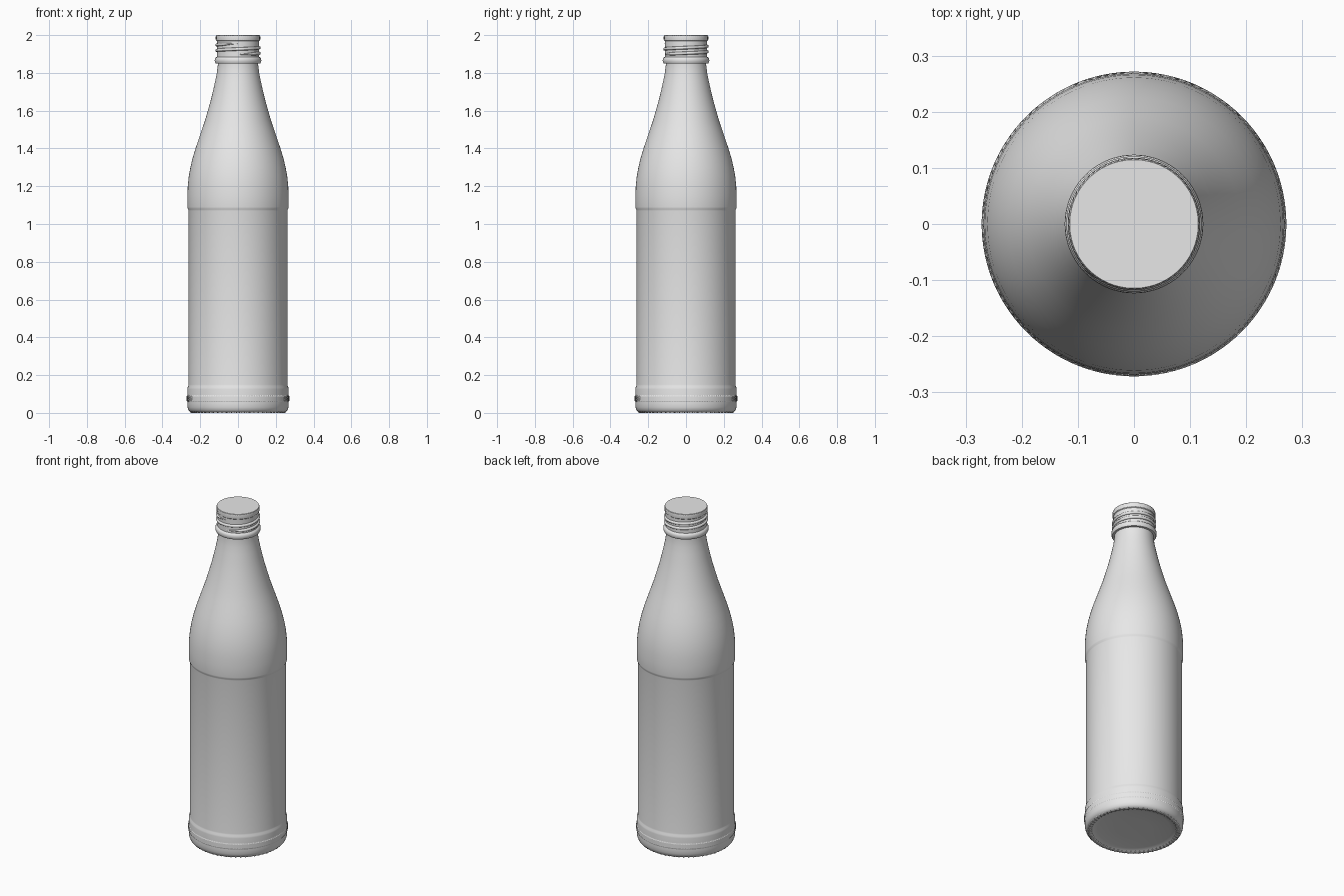
import bpy, bmesh, math

if "Cube" in bpy.data.objects:
    bpy.data.objects.remove(bpy.data.objects["Cube"])

SEG = 128

grey = bpy.data.materials.new("light grey")
grey.diffuse_color = (0.8, 0.8, 0.8, 1)
grey.use_nodes = True
grey.node_tree.nodes["Principled BSDF"].inputs["Base Color"].default_value = grey.diffuse_color


def finish(bm, name, angle=35):
    bmesh.ops.recalc_face_normals(bm, faces=bm.faces)
    me = bpy.data.meshes.new(name)
    bm.to_mesh(me)
    bm.free()
    ob = bpy.data.objects.new(name, me)
    bpy.context.collection.objects.link(ob)
    me.materials.append(grey)
    bpy.ops.object.select_all(action='DESELECT')
    ob.select_set(True)
    bpy.context.view_layer.objects.active = ob
    bpy.ops.object.shade_smooth_by_angle(angle=math.radians(angle))
    return ob


def bridge(bm, a, b, closed=True):
    n = len(a)
    for i in range(n if closed else n - 1):
        j = (i + 1) % n
        bm.faces.new((a[i], a[j], b[j], b[i]))


def ring(bm, r, z, n=SEG, bump=None):
    out = []
    for i in range(n):
        a = 2 * math.pi * i / n
        rr = r + (bump(i) if bump else 0)
        out.append(bm.verts.new((rr * math.cos(a), rr * math.sin(a), z)))
    return out


def lathe(name, profile):
    bm = bmesh.new()
    rings = [ring(bm, r, z) for r, z in profile]
    for a, b in zip(rings, rings[1:]):
        bridge(bm, a, b)
    bm.faces.new(rings[0])
    bm.faces.new(rings[-1])
    return finish(bm, name)


def knurl(name, r, z0, z1, rows, n, depth):
    """Band of small raised studs in a staggered pattern."""
    bm = bmesh.new()
    rings = [ring(bm, r, z0 + (z1 - z0) * k / rows, n,
                  (lambda i, k=k: depth if 0 < k < rows and (i + k) % 2 else 0))
             for k in range(rows + 1)]
    for a, b in zip(rings, rings[1:]):
        bridge(bm, a, b)
    return finish(bm, name, 20)


# Glass body: recessed underside, heel, label panel, shoulder, neck and lip
lathe("bottle_body", [
    (0.10, 0.016), (0.20, 0.012), (0.230, 0.006), (0.236, 0.002), (0.244, 0.002),
    (0.254, 0.006), (0.262, 0.015), (0.267, 0.03), (0.268, 0.05), (0.268, 0.125),
    (0.267, 0.134), (0.263, 0.143), (0.262, 0.15),
    (0.262, 1.07), (0.263, 1.075), (0.267, 1.083), (0.268, 1.09),
    (0.268, 1.15), (0.266, 1.20), (0.261, 1.25), (0.252, 1.30), (0.240, 1.35),
    (0.225, 1.40), (0.208, 1.45), (0.191, 1.50), (0.174, 1.55), (0.157, 1.61),
    (0.143, 1.66), (0.131, 1.71), (0.120, 1.76), (0.112, 1.80), (0.107, 1.84),
    (0.107, 1.85), (0.119, 1.851), (0.1225, 1.858), (0.1235, 1.866),
    (0.1225, 1.874), (0.119, 1.881), (0.112, 1.885),
    (0.112, 1.968), (0.116, 1.972), (0.116, 1.998), (0.1145, 2.0)])

# Studded grip bands on heel and lip
knurl("heel_knurl", 0.268, 0.058, 0.094, 6, 240, 0.0035)
knurl("lip_knurl", 0.1155, 1.971, 1.998, 4, 120, 0.0025)

# Screw thread: tapered helical ridge around the neck
bm = bmesh.new()
TURNS, STEPS, SIDES = 2.0, 192, 8
prev = None
for s in range(STEPS + 1):
    t = s / STEPS
    ang = -math.pi / 2 + 2 * math.pi * TURNS * t
    size = 0.0085 * min(1, t * 14 + 0.05, (1 - t) * 14 + 0.05)
    z = 1.897 + 0.058 * t
    cur = []
    for k in range(SIDES):
        p = 2 * math.pi * k / SIDES
        r = 0.112 + size * math.cos(p)
        cur.append(bm.verts.new((r * math.cos(ang), r * math.sin(ang),
                                 z + size * math.sin(p))))
    if prev:
        bridge(bm, prev, cur)
    else:
        bm.faces.new(cur)
    prev = cur
bm.faces.new(prev)
finish(bm, "screw_thread", 60)

# Ring of slanted ridges under the base rim
bm = bmesh.new()
COUNT = 60
for i in range(COUNT):
    a0 = 2 * math.pi * i / COUNT
    pts = []
    for r, da, z in ((0.228, -0.02, 0.008), (0.228, 0.02, 0.008),
                     (0.255, 0.06, 0.008), (0.255, 0.02, 0.008),
                     (0.230, 0.0, 0.002), (0.250, 0.04, 0.0)):
        pts.append(bm.verts.new((r * math.cos(a0 + da), r * math.sin(a0 + da), z)))
    a, b, c, d, e, f = pts
    for face in ((a, b, e), (b, c, f, e), (c, d, f), (d, a, e, f), (a, d, c, b)):
        bm.faces.new(face)
finish(bm, "base_ridges", 20)
